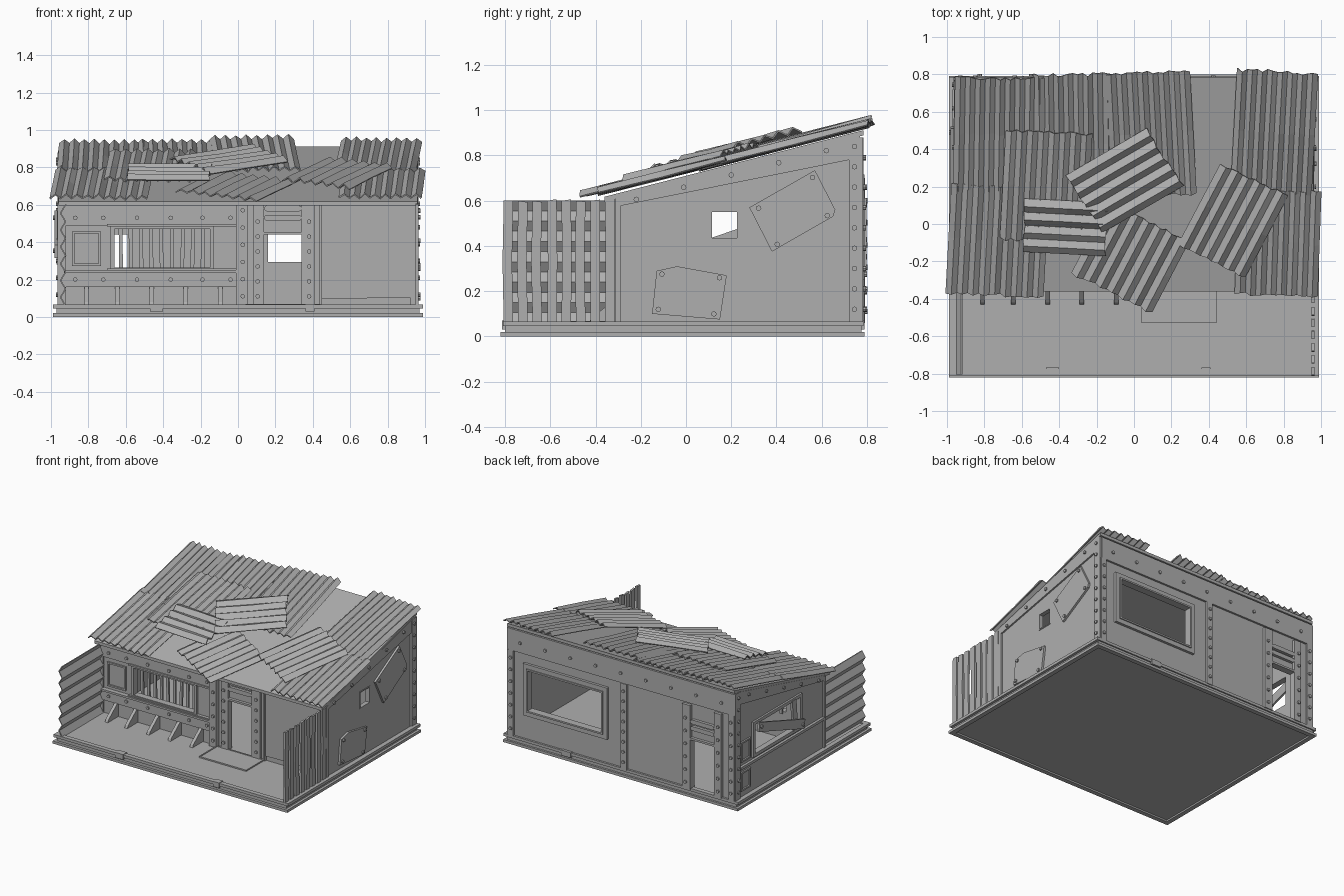
import bpy, bmesh, math, random
from mathutils import Matrix, Vector

random.seed(4)
old = bpy.data.objects.get("Cube")
if old:
    bpy.data.objects.remove(old)

metal = bpy.data.materials.new("weathered_grey")
metal.use_nodes = True
GREY = (0.43, 0.43, 0.43, 1)
metal.diffuse_color = GREY
metal.node_tree.nodes["Principled BSDF"].inputs["Base Color"].default_value = GREY

SLOPE = 0.257
FRONT, BACK, SIDE = -0.3, 0.77, 0.95


def roof_z(y):
    return 0.615 + (y - FRONT) * SLOPE


# Each wall maps (along, up, outward) to world space
FACES = {
    "front": lambda u, v, d: (u, FRONT - d, v),
    "back": lambda u, v, d: (u, BACK + d, v),
    "east": lambda u, v, d: (SIDE + d, u, v),
    "west": lambda u, v, d: (-SIDE - d, u, v),
    "ground": lambda u, v, d: (u, v, d),
}


def finish(name, bm):
    bmesh.ops.recalc_face_normals(bm, faces=bm.faces)
    mesh = bpy.data.meshes.new(name)
    bm.to_mesh(mesh)
    bm.free()
    mesh.materials.append(metal)
    ob = bpy.data.objects.new(name, mesh)
    bpy.context.collection.objects.link(ob)
    return ob


def build(name, face, outlines, d0, d1):
    """Extrude flat outlines on a wall from depth d0 to d1."""
    bm = bmesh.new()
    for pts in outlines:
        lo = [bm.verts.new(FACES[face](u, v, d0)) for u, v in pts]
        hi = [bm.verts.new(FACES[face](u, v, d1)) for u, v in pts]
        bm.faces.new(lo)
        bm.faces.new(hi[::-1])
        for i in range(len(pts)):
            j = (i + 1) % len(pts)
            bm.faces.new((lo[i], lo[j], hi[j], hi[i]))
    return finish(name, bm)


def rect(u0, u1, v0, v1):
    return [(u0, v0), (u1, v0), (u1, v1), (u0, v1)]


def ring(u0, u1, v0, v1, w):
    """Four bars around the outside of an opening."""
    return [rect(u0 - w, u0, v0 - w, v1 + w), rect(u1, u1 + w, v0 - w, v1 + w),
            rect(u0, u1, v0 - w, v0), rect(u0, u1, v1, v1 + w)]


def disc(u, v, r=0.012, n=8):
    return [(u + r * math.cos(i * math.tau / n), v + r * math.sin(i * math.tau / n)) for i in range(n)]


def capsule(u0, u1, v, r):
    arc = [math.pi * (i / 6 - 0.5) for i in range(7)]
    return ([(u1 - r + r * math.cos(a), v + r * math.sin(a)) for a in arc] +
            [(u0 + r - r * math.cos(a), v - r * math.sin(a)) for a in arc])


def rivets(name, face, spots, d):
    build(name, face, [disc(*s) for s in spots], d, d + 0.01)


def spread(a, b, n):
    return [a + (b - a) * i / (n - 1) for i in range(n)]


def wall(name, face, u0, u1, top, holes):
    """Wall built in columns round its openings (u0, u1, z0, z1)."""
    parts, u = [], u0

    def column(a, b, z0):
        parts.append([(a, z0), (b, z0), (b, top(b)), (a, top(a))])
    for a, b, z0, z1 in holes:
        column(u, a, 0.05)
        if z0 > 0.08:
            parts.append(rect(a, b, 0.05, z0))
        column(a, b, z1)
        u = b
    column(u, u1, 0.05)
    build(name, face, parts, -0.03, 0)


# Foundation: two rims round a recessed core
build("base_lower_rim", "ground", ring(-0.955, 0.955, -0.785, 0.755, 0.035), 0, 0.02)
build("base_core", "ground", [rect(-0.97, 0.97, -0.8, 0.775)], 0.012, 0.058)
build("base_upper_rim", "ground", ring(-0.955, 0.955, -0.775, 0.75, 0.035), 0.045, 0.066)
build("rim_patches", "ground", [rect(-0.47, -0.4, -0.814, -0.768), rect(0.36, 0.41, -0.814, -0.768),
                                rect(0.42, 0.5, 0.75, 0.79)], 0.03, 0.07)
build("door_mat", "ground", [rect(0.04, 0.44, -0.53, -0.31)], 0.058, 0.064)
build("door_mat_edge", "ground", ring(0.05, 0.43, -0.52, -0.32, 0.01), 0.058, 0.068)

# Walls
front_window = (-0.66, -0.15, 0.265, 0.47)
front_door = (0.14, 0.34, 0.05, 0.44)
back_door = (-0.79, -0.59, 0.05, 0.44)
back_window = (0.16, 0.78, 0.295, 0.6)
side_window = (0.0, 0.54, 0.34, 0.56)
side_hole = (0.115, 0.225, 0.435, 0.55)
wall("front_wall", "front", -SIDE, SIDE, lambda u: roof_z(FRONT), [front_window, front_door])
wall("back_wall", "back", -SIDE, SIDE, lambda u: roof_z(BACK), [back_door, back_window])
wall("right_wall", "west", FRONT, BACK, roof_z, [side_window])
wall("left_wall", "east", FRONT, BACK, roof_z, [side_hole])

# Roof slab
roof = [(y, roof_z(y) + t) for y, t in ((-0.36, -0.005), (0.785, -0.005), (0.785, 0.018), (-0.36, 0.018))]
build("roof_slab", "east", [roof], -2 * SIDE - 0.01, 0.01)

# Front and back doors share a riveted frame with vents
for face, (a, b, z0, z1), head in (("front", front_door, 0.61), ("back", back_door, 0.7)):
    build(face + "_door_frame", face, [rect(a - 0.06, a, 0.06, head), rect(b, b + 0.07, 0.06, head),
                                       rect(a, b, z1, z1 + 0.015)], -0.03, 0.022)
    build(face + "_door_vents", face, [capsule(a, b, z1 + h, 0.016) for h in (0.09, 0.14)], 0, 0.022)
    rivets(face + "_door_rivets", face,
           [(u, z) for u in (a - 0.035, b + 0.04) for z in spread(0.11, head - 0.1, 6)], 0.022)

# Front counter side: bands, window, hatch and bars
build("front_bands", "front", [rect(-0.93, -0.01, 0.49, 0.6), rect(-0.93, -0.01, 0.16, 0.235)], 0, 0.015)
build("front_sill", "front", [rect(-0.93, -0.01, 0.235, 0.25)], 0, 0.035)
build("front_window_frame", "front", ring(*front_window, 0.022), -0.035, 0.015)
build("front_window_ledge", "front", [rect(-0.7, -0.01, 0.245, 0.258), rect(-0.7, -0.01, 0.484, 0.497)], 0, 0.025)
build("front_hatch", "front", ring(-0.875, -0.745, 0.285, 0.445, 0.012), 0, 0.012)
bars = []
for u in spread(-0.625, -0.19, 9):
    s = random.uniform(-0.006, 0.006)
    bars.append([(u - 0.01, 0.25), (u + 0.01, 0.25), (u + 0.01 + s, 0.48), (u - 0.01 + s, 0.48)])
build("window_bars", "front", bars, -0.05, -0.035)
rivets("front_rivets", "front", [(u, z) for u in (-0.87, -0.72, -0.54, -0.36, -0.19, -0.04)
                                 for z in (0.2, 0.53)], 0.015)
for x in (-0.81, -0.645, -0.46, -0.28, -0.095):
    build("counter_bracket", "east", [[(FRONT, 0.06), (-0.43, 0.06), (-0.42, 0.08), (FRONT, 0.175)]],
          x - 0.012 - SIDE, x + 0.012 - SIDE)
build("front_post", "front", [rect(-0.01, 0.05, 0.06, 0.61)], 0, 0.035)
rivets("front_post_rivets", "front", [(0.025, z) for z in spread(0.11, 0.57, 6)], 0.035)
build("front_panel", "front", [[(0.45, 0.095), (0.93, 0.105), (0.93, 0.6), (0.45, 0.6)]], 0, 0.012)
build("front_panel_post", "front", [rect(0.435, 0.45, 0.06, 0.61)], 0, 0.022)

# Back wall trim
build("back_beam", "back", [rect(-0.95, 0.95, 0.715, 0.88)], 0, 0.015)
rivets("back_beam_rivets", "back", [(u, 0.79) for u in spread(-0.85, 0.85, 9)], 0.015)
build("back_window_frame", "back", ring(*back_window, 0.045), -0.03, 0.02)
build("back_window_lip", "back", ring(*back_window, 0.012), 0.02, 0.028)
build("back_post", "back", [rect(-0.05, 0.0, 0.06, 0.715)], 0, 0.02)
rivets("back_post_rivets", "back", [(-0.025, z) for z in spread(0.12, 0.66, 8)], 0.02)
build("back_corner_posts", "back", [rect(-0.955, -0.91, 0.06, 0.715), rect(0.91, 0.955, 0.06, 0.715)], 0, 0.015)
rivets("back_corner_rivets", "back", [(u, z) for u in (-0.93, 0.93) for z in spread(0.12, 0.66, 7)], 0.015)

# Side trim: sloping beam, corner posts and rivets on both sides
for face in ("east", "west"):
    beam = [(FRONT, roof_z(FRONT) - 0.04), (BACK, roof_z(BACK) - 0.1),
            (BACK, roof_z(BACK)), (FRONT, roof_z(FRONT))]
    build(face + "_roof_beam", face, [beam], 0, 0.012)
    build(face + "_corner_posts", face, [rect(FRONT - 0.012, FRONT + 0.012, 0.06, 0.61),
                                         rect(0.72, BACK + 0.012, 0.06, 0.88)], -0.03, 0.015)
    rivets(face + "_rivets", face, [(y, roof_z(y) - 0.03) for y in spread(-0.22, 0.62, 5)] +
           [(0.745, z) for z in spread(0.12, 0.84, 9)], 0.014)

# Left side patches, each with rivets near its corners
patches = [[(0.28, 0.57), (0.57, 0.735), (0.66, 0.56), (0.65, 0.53), (0.38, 0.375)],
           [(-0.15, 0.1), (-0.13, 0.29), (-0.04, 0.31), (0.18, 0.27), (0.15, 0.075)]]
for pts in patches:
    build("wall_patch", "east", [pts], 0, 0.016)
    mid = sum((Vector(p) for p in pts), Vector((0, 0))) / len(pts)
    rivets("patch_rivets", "east", [tuple(Vector(p).lerp(mid, 0.18)) for p in pts if p != pts[2]], 0.016)
build("small_window_frame", "east", ring(*side_hole, 0.008), -0.03, 0.004)

# Right side window, boarded over, with hatches beside it
build("side_window_frame", "west", ring(*side_window, 0.025), -0.03, 0.015)
build("side_sill", "west", [rect(-0.29, 0.72, 0.28, 0.3)], 0, 0.02)
build("side_hatches", "west", ring(0.6, 0.69, 0.34, 0.47, 0.012) + ring(0.6, 0.69, 0.12, 0.24, 0.012), 0, 0.012)
build("window_plank", "west", [[(0.52, 0.5), (0.51, 0.57), (-0.04, 0.385), (-0.03, 0.315)]], 0.015, 0.03)
build("window_brace", "west", [[(0.03, 0.33), (0.08, 0.33), (0.1, 0.57), (0.05, 0.57)]], 0.0, 0.018)
rivets("plank_rivets", "west", [(0.49, 0.53), (-0.01, 0.355)], 0.03)

# Porch screens: spaced upright slats on one side, a level-ribbed sheet on the other
uprights = []
for y in spread(-0.785, -0.337, 8):
    a, b = random.uniform(-0.006, 0.006), random.uniform(-0.01, 0.01)
    uprights.append([(y - 0.021, 0.06), (y + 0.021, 0.06), (y + 0.019 + a, 0.33),
                     (y + 0.021, 0.6 + b), (y - 0.021, 0.6), (y - 0.023 + a, 0.33)])
build("upright_screen", "east", uprights, 0.0, 0.015)
ribs = [(-0.945 if i % 2 else -0.918, z) for i, z in enumerate(spread(0.06, 0.6, 13))]
build("ribbed_screen", "front", [ribs + [(x - 0.008, z) for x, z in reversed(ribs)]], 0.0, 0.505)


# Corrugated roof sheets lying on the slope
def sheet(cx, cy, width, length, turn, lift, pitch=0.056, wave=0.011):
    bm = bmesh.new()
    n = 2 * round(width / pitch)
    rows = []
    for i in range(n + 1):
        x = width * (i / n - 0.5)
        z = wave if i % 2 else -wave
        ends = [length * s + random.uniform(-0.008, 0.008) for s in (-0.5, 0, 0.5)]
        rows.append([bm.verts.new((x, y, z + random.uniform(-0.004, 0.004))) for y in ends])
    for a, b in zip(rows, rows[1:]):
        for k in (0, 1):
            bm.faces.new((a[k], b[k], b[k + 1], a[k + 1]))
    ob = finish("roof_sheet", bm)
    ob.matrix_world = (Matrix.Translation((cx, cy, roof_z(cy) + lift)) @
                       Matrix.Rotation(math.atan(SLOPE), 4, "X") @
                       Matrix.Rotation(math.radians(turn), 4, "Z"))
    solid = ob.modifiers.new("thickness", "SOLIDIFY")
    solid.thickness = 0.008
    solid.offset = 0


for spec in (
        (-0.73, -0.09, 0.52, 0.6, -3, 0.046), (-0.72, 0.48, 0.48, 0.62, -1, 0.042),
        (-0.32, 0.43, 0.42, 0.76, 1, 0.04), (0.09, 0.48, 0.45, 0.68, 3, 0.058),
        (0.75, 0.49, 0.43, 0.67, -3, 0.045), (0.77, -0.1, 0.44, 0.58, -2, 0.05),
        (-0.47, 0.2, 0.46, 0.6, -3, 0.068)):
    sheet(*spec)
for spec in (
        (-0.02, -0.18, 0.48, 0.44, -27, 0.055), (0.53, 0.02, 0.4, 0.5, -27, 0.075),
        (-0.37, -0.02, 0.29, 0.44, -93, 0.09), (-0.05, 0.23, 0.37, 0.5, -59, 0.095)):
    sheet(*spec, pitch=0.072, wave=0.012)
